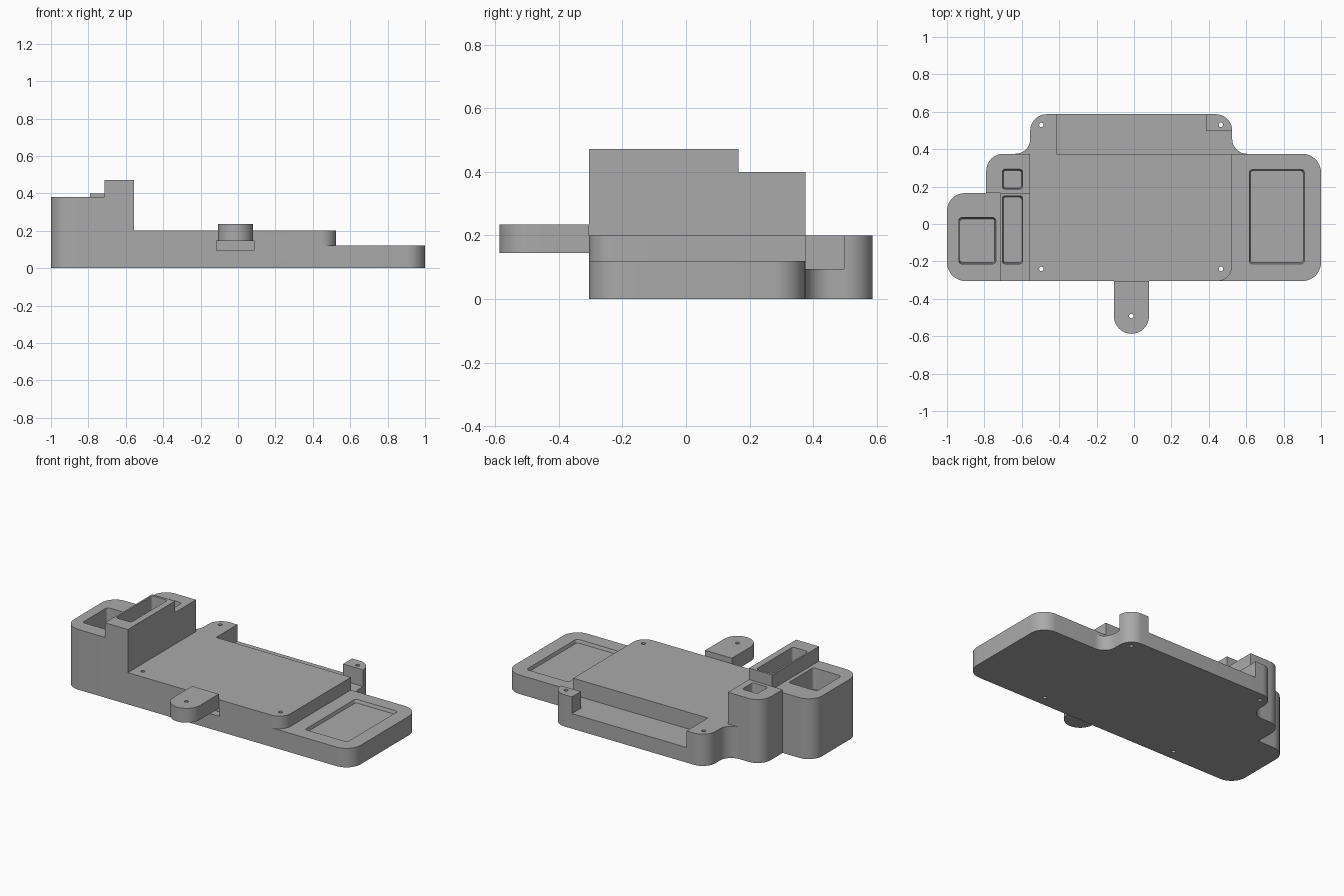
import bpy, bmesh, math
from mathutils import Vector

if "Cube" in bpy.data.objects:
    bpy.data.objects.remove(bpy.data.objects["Cube"], do_unlink=True)

grey = bpy.data.materials.new("plain grey")
grey.use_nodes = True
colour = (0.4, 0.4, 0.4, 1)
grey.diffuse_color = colour
grey.node_tree.nodes["Principled BSDF"].inputs["Base Color"].default_value = colour

FRONT, MID, BACK = -0.305, 0.375, 0.587
LEFT, RIGHT = -0.555, 0.525
SHELF, DECK = 0.095, 0.2


def outline(corners, steps=10):
    """Turn (x, y, radius) corners into a rounded outline."""
    pts = []
    for i, (x, y, r) in enumerate(corners):
        p = Vector((x, y))
        if not r:
            pts.append(p)
            continue
        u = (Vector(corners[i - 1][:2]) - p).normalized()
        v = (Vector(corners[(i + 1) % len(corners)][:2]) - p).normalized()
        c = p + r * (u + v)
        for k in range(steps + 1):
            t = k / steps * math.pi / 2
            pts.append(c - r * (v * math.cos(t) + u * math.sin(t)))
    return pts


def prism(name, corners, z0, z1, flare=0.0):
    """Extrude an outline from z0 to z1, widening the top by flare."""
    pts = outline(corners)
    mid = sum(pts, Vector((0, 0))) / len(pts)
    bm = bmesh.new()
    low = [bm.verts.new((p.x, p.y, z0)) for p in pts]
    high = []
    for p in pts:
        d = p - mid
        q = p + Vector((math.copysign(flare, d.x), math.copysign(flare, d.y)))
        high.append(bm.verts.new((q.x, q.y, z1)))
    bm.faces.new(low)
    bm.faces.new(high)
    for i in range(len(pts)):
        j = (i + 1) % len(pts)
        bm.faces.new((low[i], low[j], high[j], high[i]))
    bmesh.ops.recalc_face_normals(bm, faces=bm.faces)
    mesh = bpy.data.meshes.new(name)
    bm.to_mesh(mesh)
    bm.free()
    mesh.materials.append(grey)
    ob = bpy.data.objects.new(name, mesh)
    bpy.context.collection.objects.link(ob)
    return ob


def rect(x0, x1, y0, y1, fl=0, fr=0, br=0, bl=0):
    """Rectangle with a radius for each corner, front left first."""
    return [(x0, y0, fl), (x1, y0, fr), (x1, y1, br), (x0, y1, bl)]


def cut(ob, cutter):
    bpy.context.view_layer.objects.active = ob
    mod = ob.modifiers.new("cut", "BOOLEAN")
    mod.operation = "DIFFERENCE"
    mod.solver = "EXACT"
    mod.object = cutter
    bpy.ops.object.modifier_apply(modifier=mod.name)
    bpy.data.objects.remove(cutter, do_unlink=True)


def pocket(ob, x0, x1, y0, y1, top, depth):
    r = 0.015
    cut(ob, prism("cutter", rect(x0, x1, y0, y1, r, r, r, r), top - depth, top + 0.001, 0.006))


def hole(ob, x, y, r=0.012):
    cut(ob, prism("cutter", rect(x - r, x + r, y - r, y + r, r * .99, r * .99, r * .99, r * .99), -1, 1))


# Central deck, with the slot beneath the front tab
deck = prism("main_deck", rect(LEFT, RIGHT, FRONT, MID, fr=0.08), 0, DECK)
cut(deck, prism("cutter", rect(-0.115, 0.085, -0.4, FRONT + 0.05), SHELF, 0.147))

# Rear shelf, flared into the side blocks
shelf = prism("rear_shelf", [
    (LEFT - 0.08, MID, 0), (RIGHT + 0.08, MID, 0), (RIGHT + 0.0795, MID + 0.0005, 0),
    (RIGHT, MID + 0.0005, 0.079), (RIGHT, BACK, 0.088), (LEFT, BACK, 0.088),
    (LEFT, MID + 0.0005, 0.079), (LEFT - 0.0795, MID + 0.0005, 0)], 0, SHELF)

# Raised rear corners
ear = prism("rear_left_ear", [
    (LEFT - 0.08, MID, 0), (-0.415, MID, 0), (-0.415, BACK, 0), (LEFT, BACK, 0.088),
    (LEFT, MID + 0.0005, 0.079), (LEFT - 0.0795, MID + 0.0005, 0)], SHELF, DECK)
post = prism("rear_corner_post", rect(0.385, RIGHT, 0.497, BACK, br=0.088), SHELF, DECK)

# Low side tray, also filling below the rounded deck corner
tray = prism("side_tray", rect(RIGHT, 1, FRONT, MID, fr=0.1, br=0.1), 0, 0.12)
filler = prism("deck_corner_base", rect(RIGHT - 0.09, RIGHT, FRONT, FRONT + 0.09), 0, 0.12)
pocket(tray, 0.622, 0.905, -0.207, 0.285, 0.12, 0.02)

# Tall blocks on the other side
outer = prism("outer_tower", rect(-1, -0.715, FRONT, 0.165, fl=0.1, bl=0.095), 0, 0.38)
pocket(outer, -0.93, -0.745, -0.207, 0.028, 0.38, 0.13)
inner = prism("inner_tower", rect(-0.715, LEFT, FRONT, 0.165), 0, 0.472)
pocket(inner, -0.698, -0.602, -0.207, 0.145, 0.472, 0.12)
rear = prism("rear_tower", rect(-0.79, LEFT, 0.165, MID, bl=0.09), 0, 0.4)
pocket(rear, -0.698, -0.602, 0.193, 0.287, 0.4, 0.1)

# Front tab with a rounded end
tab = prism("front_tab", rect(-0.107, 0.08, -0.587, FRONT, fl=0.0934, fr=0.0934), 0.145, 0.235)

# Screw holes
for x in (-0.495, 0.465):
    hole(deck, x, -0.24)
    hole(shelf, x, 0.53)
hole(filler, 0.465, -0.24)
hole(ear, -0.495, 0.53)
hole(post, 0.465, 0.53)
hole(tab, -0.015, -0.492)

# Smooth the rounded walls, keep edges crisp
bpy.ops.object.select_all(action="DESELECT")
for ob in (deck, shelf, ear, post, tray, filler, outer, inner, rear, tab):
    ob.select_set(True)
bpy.context.view_layer.objects.active = deck
bpy.ops.object.shade_smooth_by_angle(angle=math.radians(30))
